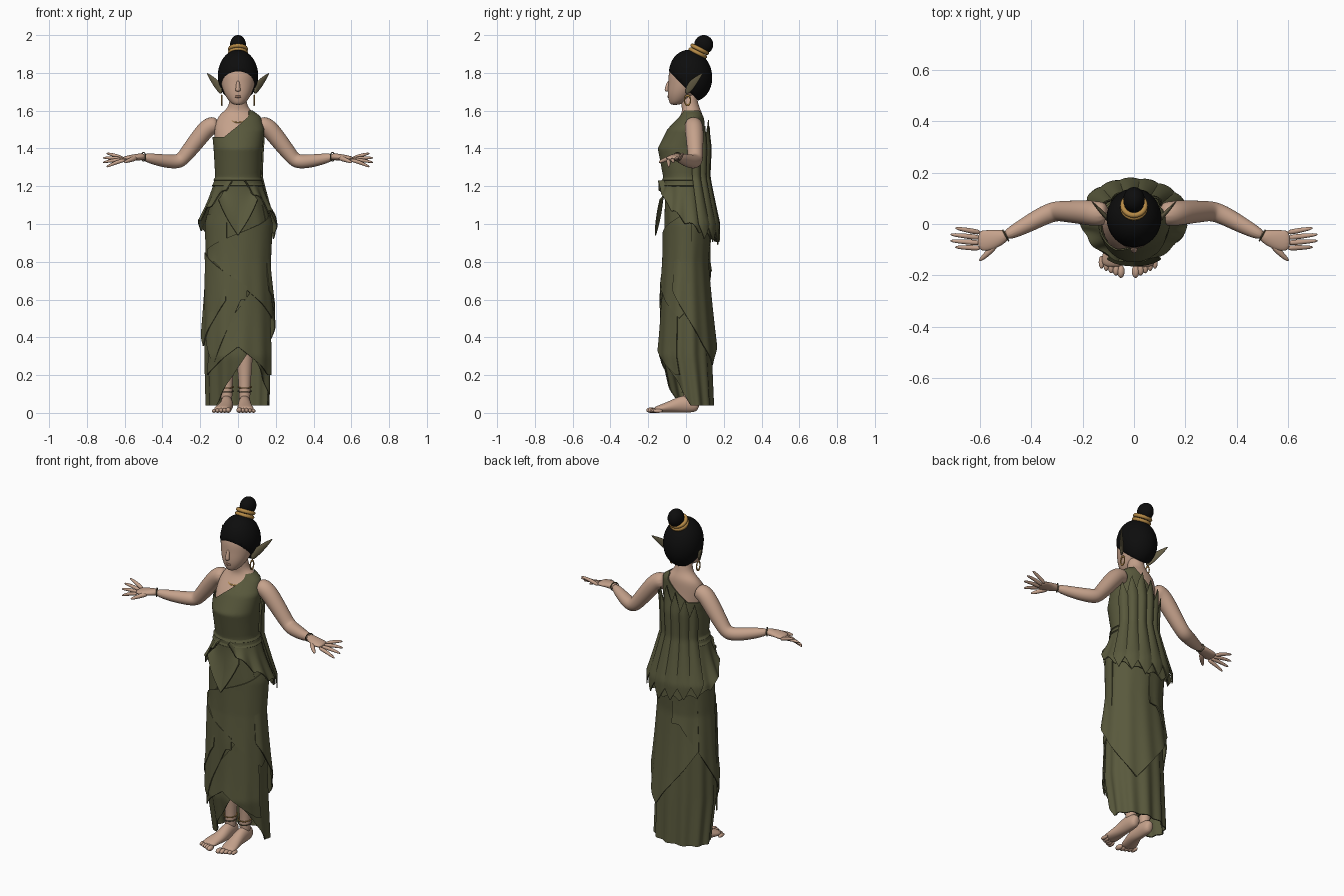
import bpy, bmesh
from math import sin, cos, pi, radians
from mathutils import Vector, Matrix

cube = bpy.data.objects.get("Cube")
if cube:
    bpy.data.objects.remove(cube, do_unlink=True)


def material(name, *rgb):
    mat = bpy.data.materials.new(name)
    mat.use_nodes = True
    mat.diffuse_color = (*rgb, 1)
    mat.node_tree.nodes["Principled BSDF"].inputs["Base Color"].default_value = (*rgb, 1)
    return mat


CLOTH = material("olive cloth", .1, .1, .046)
SKIN = material("skin", .56, .36, .26)
HAIR = material("black hair", .004, .004, .004)
GOLD = material("gold", .46, .25, .06)
EAR = material("olive ear", .13, .11, .06)
LIP = material("lip brown", .27, .15, .1)


def finish(name, bm, mat, subsurf=False):
    bmesh.ops.recalc_face_normals(bm, faces=bm.faces)
    mesh = bpy.data.meshes.new(name)
    bm.to_mesh(mesh)
    bm.free()
    mesh.materials.append(mat)
    mesh.shade_smooth()
    ob = bpy.data.objects.new(name, mesh)
    bpy.context.collection.objects.link(ob)
    if subsurf:
        ob.modifiers.new("smooth", "SUBSURF").levels = 2
    return ob


def skin_rings(bm, rings, closed):
    """Bridge neighbouring rows of vertices with quads."""
    count = len(rings[0])
    for low, high in zip(rings, rings[1:]):
        for k in range(count if closed else count - 1):
            nxt = (k + 1) % count
            bm.faces.new((low[k], low[nxt], high[nxt], high[k]))


def limb(name, points, mat, mirror=1, level=False, sides=14):
    """Tube through (x, y, z, side radius, optional up radius) points."""
    path = [Vector((p[0] * mirror, p[1], p[2])) for p in points]
    whole = (path[-1] - path[0]).normalized()
    ref = Vector((0, 1, 0)) if abs(whole.z) > .85 else Vector((0, 0, 1))
    bm = bmesh.new()
    rings = []
    for i, centre in enumerate(path):
        along = (path[min(i + 1, len(path) - 1)] - path[max(i - 1, 0)]).normalized()
        side = along.cross(ref).normalized()
        up = side.cross(along)
        if level:
            side, up = Vector((1, 0, 0)), Vector((0, 1, 0))
        side, up = side * points[i][3], up * points[i][-1]
        turns = [2 * pi * k / sides for k in range(sides)]
        rings.append([bm.verts.new(centre + side * cos(a) + up * sin(a)) for a in turns])
    skin_rings(bm, rings, closed=True)
    bm.faces.new(rings[0])
    bm.faces.new(rings[-1])
    return finish(name, bm, mat, subsurf=True)


def ball(name, loc, size, mat, tilt=0, cut=None):
    bm = bmesh.new()
    bmesh.ops.create_uvsphere(bm, u_segments=32, v_segments=20, radius=1)
    turn = Matrix.Rotation(tilt, 4, "X")
    bm.transform(Matrix.Translation(loc) @ turn @ Matrix.Diagonal((*size, 1)))
    if cut:
        geom = bm.verts[:] + bm.edges[:] + bm.faces[:]
        bmesh.ops.bisect_plane(bm, geom=geom, plane_co=cut[0], plane_no=cut[1], clear_outer=True)
        bmesh.ops.holes_fill(bm, edges=[e for e in bm.edges if e.is_boundary])
    return finish(name, bm, mat)


def hoop(name, loc, major, minor, mat, rotation=(0, 0, 0), scale=(1, 1, 1)):
    bpy.ops.mesh.primitive_torus_add(location=loc, rotation=rotation, major_radius=major,
                                     minor_radius=minor, major_segments=28, minor_segments=8)
    ob = bpy.context.object
    ob.name, ob.scale = name, scale
    ob.data.materials.append(mat)
    ob.data.shade_smooth()


# Figure outline: height, centre y, half width, half depth
BODY = [(0, .04, .16, .1), (.3, 0, .17, .13), (.8, 0, .16, .11), (1, .01, .17, .12),
        (1.25, -.01, .11, .1), (1.4, -.02, .12, .12), (1.5, 0, .13, .09), (1.57, .03, .11, .06),
        (1.6, .03, .07, .05), (1.63, .02, .045, .045), (1.7, .01, .045, .045)]


def outline(z):
    for low, high in zip(BODY, BODY[1:]):
        if z <= high[0]:
            f = (z - low[0]) / (high[0] - low[0])
            return [u + (v - u) * f for u, v in zip(low[1:], high[1:])]


def peak(angle, middle, reach):
    """One at the middle angle, falling evenly to zero at the reach."""
    return max(0, 1 - abs(angle - middle) / reach)


def drape(name, start, end, top, hem, inner, outer, ripple=0, crown=0, columns=60, rows=28):
    """Cloth sheet round the figure; top and hem are heights by angle, the front being zero."""
    bm = bmesh.new()
    sheet = []
    for i in range(columns + 1):
        u = i / columns
        angle = start + (end - start) * u
        a = radians(angle)
        line = []
        for j in range(rows + 1):
            t = j / rows
            z = top(angle) + (hem(angle) - top(angle)) * t
            cy, rx, ry = outline(z)
            gap = inner + (outer - inner) * t * t + ripple * t * sin(11 * a) + crown * sin(pi * u)
            line.append(bm.verts.new(((rx + gap) * sin(a), cy - (ry + gap) * cos(a), z)))
        sheet.append(line)
    skin_rings(bm, sheet, closed=False)
    if end - start == 360:
        bmesh.ops.remove_doubles(bm, verts=bm.verts, dist=.0001)
    ob = finish(name, bm, CLOTH)
    ob.modifiers.new("cloth thickness", "SOLIDIFY").thickness = .006
    ob.modifiers.new("crisp hem", "EDGE_SPLIT").split_angle = radians(50)


# Torso, head and face
limb("torso", [(0, cy, z, rx, ry) for z, cy, rx, ry in BODY if z > 1.2], SKIN, level=True, sides=24)
limb("head", [(0, -.06, 1.63, .02), (0, -.045, 1.645, .045), (0, -.025, 1.69, .075),
              (0, 0, 1.75, .093), (0, 0, 1.8, .095), (0, .01, 1.87, .075)], SKIN, level=True, sides=24)
limb("nose", [(0, -.09, 1.76, .008), (0, -.1, 1.72, .012), (0, -.1, 1.7, .016)], SKIN)
ball("mouth", (0, -.09, 1.675), (.018, .009, .008), LIP)

# Hair, bun and band
ball("hair", (0, .024, 1.785), (.107, .114, .138), HAIR, tilt=.2, cut=((0, -.08, 1.8), (0, -1, -1)))
ball("hair_bun", (0, .094, 1.95), (.042, .05, .05), HAIR)
for z in (1.905, 1.925):
    hoop("hair_band", (0, z / 2 - .89, z), .043, .011, GOLD, rotation=(-.47, 0, 0))

# Ears, earrings, arms and hands
for s, side in ((1, "left_"), (-1, "right_")):
    limb(side + "ear", [(.088, 0, 1.69, .008, .01), (.1, .02, 1.725, .01, .026),
                        (.13, .05, 1.76, .008, .02), (.166, .09, 1.8, .002)], EAR, mirror=s)
    hoop(side + "earring", (.086 * s, .008, 1.655), .016, .0035, GOLD, (0, pi / 2, 0), (1.6, 1, 1))
    limb(side + "arm", [(.1, .04, 1.53, .045), (.15, .04, 1.52, .05), (.185, .045, 1.485, .05),
                        (.28, .05, 1.36, .041), (.31, .05, 1.33, .04), (.36, .03, 1.33, .038),
                        (.43, -.01, 1.34, .032), (.51, -.05, 1.357, .021)], SKIN, mirror=s)
    limb(side + "palm", [(.49, -.04, 1.356, .02), (.53, -.056, 1.355, .034, .018),
                         (.575, -.066, 1.35, .044, .015), (.61, -.064, 1.345, .038, .012)], SKIN, mirror=s)
    for i in range(4):
        base = Vector((.595, -.094 + .02 * i, 1.34))
        tip = Vector((.73 - .02 * abs(i - 1.5), -.09 + .025 * i, 1.3 + .025 * i))
        middle = base.lerp(tip, .5) + Vector((0, 0, .006))
        limb(side + "finger", [(*base, .012), (*middle, .011), (*tip, .006)], SKIN, mirror=s, sides=8)
    limb(side + "thumb", [(.535, -.075, 1.35, .016), (.57, -.115, 1.34, .013), (.605, -.145, 1.325, .007)],
         SKIN, mirror=s, sides=8)
    hoop(side + "bracelet", (.5 * s, -.045, 1.356), .023, .003, EAR, (0, pi / 2, -.5 * s))

# Legs, feet, toes and anklets
for side, x, toe, out in (("left_", .035, .04, 1), ("right_", -.06, -.085, -1)):
    limb(side + "shin", [(x, .01, .6, .06), (x, .02, .36, .05), (x, .02, .2, .036),
                         (x, .018, .11, .03), (x, .015, .05, .032)], SKIN)
    limb(side + "foot", [(x, .07, .035, .018, .026), (x, .045, .043, .032, .042), (x, -.01, .05, .034, .05),
                         (x, -.07, .035, .037, .034), (toe, -.13, .023, .046, .022),
                         (toe, -.17, .017, .042, .014)], SKIN)
    for i in range(5):
        size = .0145 - .001 * i
        ball(side + "toe", (toe + out * (.019 * i - .034), -.185 + .009 * i, size), (size, .025, size), SKIN)
    for z, mat in ((.115, EAR), (.137, GOLD)):
        hoop(side + "anklet", (x, .016, z), .036, .003, mat, rotation=(.15, 0, 0))

# Necklace
hoop("necklace", (0, 0, 1.575), .054, .0035, GOLD, (.6, 0, 0), (1, 1.25, 1))

# Bodice sloping up to one shoulder strap
drape("bodice", -90, 270, lambda a: max(1.46, min(1.6, 1.52 + .11 * sin(radians(a)))), lambda a: 1.2,
      inner=.009, outer=.012, columns=90)

# Main skirt with the raised front opening
drape("skirt", -180, 180, lambda a: 1.23, lambda a: .04 + .29 * peak(a, 20, 65),
      inner=.002, outer=.004, ripple=.007, columns=110, rows=40)

# Overlapping wrap panels
drape("back_wrap", 60, 230, lambda a: 1.1, lambda a: .65 - .4 * peak(a, 150, 90),
      inner=.004, outer=.034, ripple=.004)
drape("right_wrap", -180, -20, lambda a: 1.05, lambda a: .75 - .4 * peak(a, -75, 90),
      inner=.006, outer=.026, ripple=.003)
drape("left_wrap", -65, 100, lambda a: .95 + a / 800, lambda a: .8 - .3 * peak(a, 75, 120),
      inner=.014, outer=.02, ripple=.002)
drape("low_front_wrap", -60, 70, lambda a: .55 + a / 250, lambda a: .2 + .15 * peak(a, 0, 60),
      inner=.014, outer=.02, ripple=.003)
drape("right_front_wrap", -75, 15, lambda a: .7 - a / 500, lambda a: .6 - .35 * peak(a, -45, 50),
      inner=.022, outer=.02, ripple=.003)

# Peplum, front tongue and waist folds
drape("peplum", 15, 345, lambda a: 1.235,
      lambda a: .9 + .3 * (abs(180 - a) / 165) ** 2 + .03 * abs(sin(a / 9)),
      inner=.01, outer=.042, ripple=.005, columns=110)
drape("front_tongue", -32, 32, lambda a: 1.2, lambda a: 1.13 - .19 * peak(a, 0, 32), inner=.014, outer=.055)
for z in (1.215, 1.245):
    drape("waist_fold", -180, 180, lambda a: z + .012, lambda a: z - .012, inner=.01, outer=.017, rows=4)

# Long pointed back petals
for middle in range(122, 230, 21):
    drop = abs(middle - 164) / 700
    drape("back_petal", middle - 12, middle + 12, lambda a: 1.45 - drop + .1 * peak(a, middle, 12),
          lambda a: .97 + drop / 2 - .08 * peak(a, middle, 12),
          inner=.024, outer=.046, crown=.012, columns=12)
